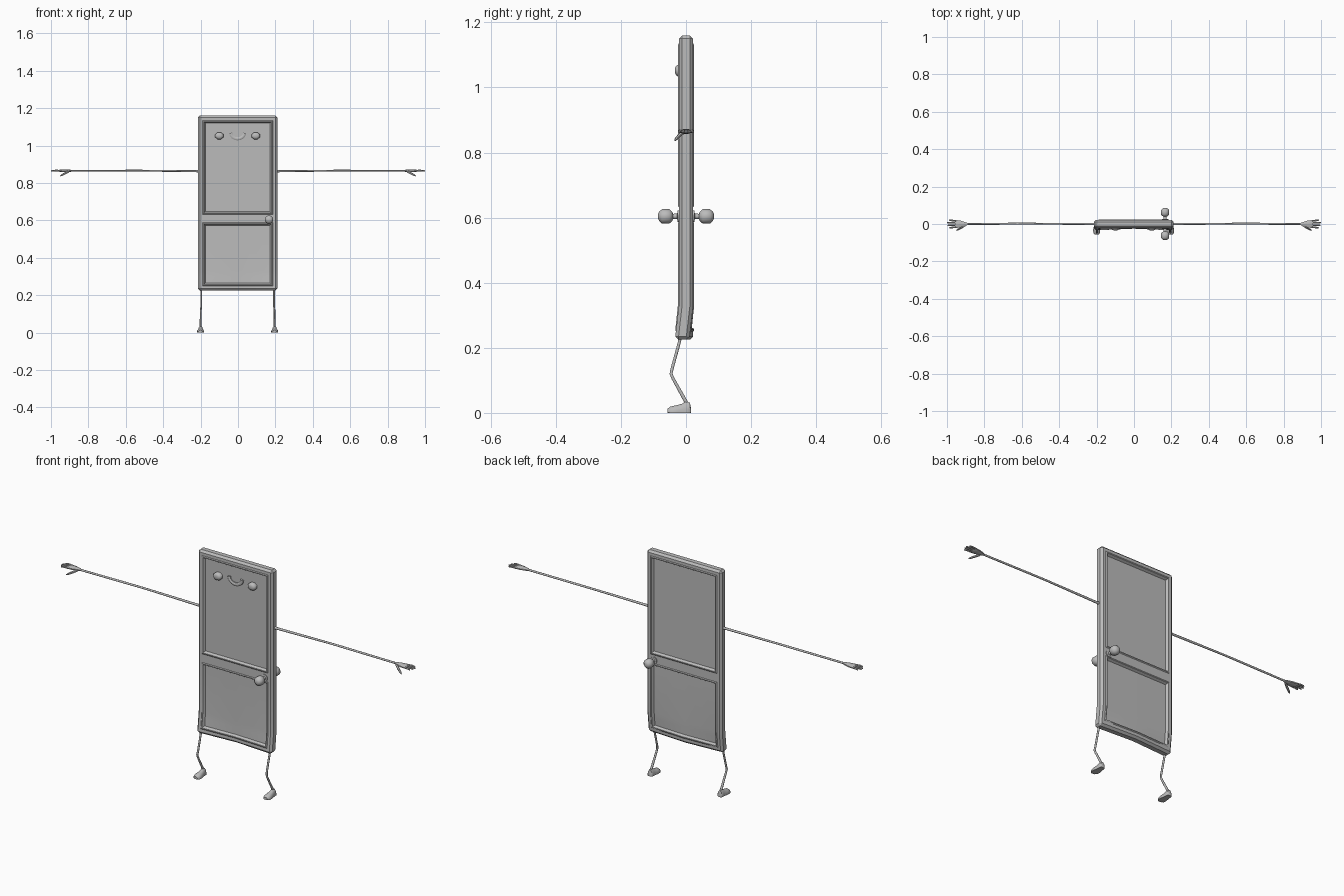
import bpy, bmesh, math
from mathutils import Vector

if "Cube" in bpy.data.objects:
    bpy.data.objects.remove(bpy.data.objects["Cube"])

grey = bpy.data.materials.new("plain grey")
grey.diffuse_color = (0.5, 0.5, 0.5, 1)
grey.use_nodes = True
grey.node_tree.nodes["Principled BSDF"].inputs["Base Color"].default_value = grey.diffuse_color


def finish(bm, name, angle=40):
    bmesh.ops.recalc_face_normals(bm, faces=bm.faces)
    mesh = bpy.data.meshes.new(name)
    bm.to_mesh(mesh)
    bm.free()
    obj = bpy.data.objects.new(name, mesh)
    bpy.context.collection.objects.link(obj)
    mesh.materials.append(grey)
    bpy.ops.object.select_all(action='DESELECT')
    obj.select_set(True)
    bpy.context.view_layer.objects.active = obj
    bpy.ops.object.shade_smooth_by_angle(angle=math.radians(angle))
    return obj


def limb(name, pts, radii, sides=8, up=(0, 0, 1), floor=None):
    """Loft of rings along pts; radii are (sideways, upward) pairs."""
    bm = bmesh.new()
    pts = [Vector(p) for p in pts]
    rings = []
    for i, p in enumerate(pts):
        t = (pts[min(i + 1, len(pts) - 1)] - pts[max(i - 1, 0)]).normalized()
        side = t.cross(Vector(up)).normalized()
        top = side.cross(t)
        ring = []
        for k in range(sides):
            a = 2 * math.pi * (k + 0.5) / sides
            v = p + side * math.cos(a) * radii[i][0] + top * math.sin(a) * radii[i][1]
            if floor is not None:
                v.z = max(v.z, floor)
            ring.append(bm.verts.new(v))
        rings.append(ring)
    for a, b in zip(rings, rings[1:]):
        for k in range(sides):
            n = (k + 1) % sides
            bm.faces.new((a[k], a[n], b[n], b[k]))
    bm.faces.new(rings[0])
    bm.faces.new(rings[-1])
    return finish(bm, name, 50)


# Door slab with chamfered edges
X0, X1, Z0, Z1, T = -0.214, 0.21, 0.225, 1.16, 0.022
CX = (X0 + X1) / 2
bm = bmesh.new()
bmesh.ops.create_cube(bm, size=1)
for v in bm.verts:
    v.co = (CX + v.co.x * (X1 - X0), v.co.y * 2 * T,
            (Z0 + Z1) / 2 + v.co.z * (Z1 - Z0))
bmesh.ops.bevel(bm, geom=bm.edges[:], offset=0.01, segments=1, affect='EDGES')
PANELS = [(0.25, 0.588), (0.632, 1.135)]
PX = (-0.19, 0.186)
cuts = [((x, 0, 0), (1, 0, 0)) for x in (PX[0], -0.1, CX, 0.1, PX[1])]
cuts += [((0, 0, z), (0, 0, 1)) for z in (0.25, 0.275, 0.3, 0.33, 0.588, 0.632, 1.135)]
for co, no in cuts:
    bmesh.ops.bisect_plane(bm, geom=bm.verts[:] + bm.edges[:] + bm.faces[:],
                           plane_co=co, plane_no=no)

# Recessed panels with a slim moulding, front and back
for sign in (-1, 1):
    for lo, hi in PANELS:
        bm.normal_update()
        faces = []
        for f in bm.faces:
            c = f.calc_center_median()
            if f.normal.y * sign > 0.9 and PX[0] < c.x < PX[1] and lo < c.z < hi:
                faces.append(f)
        for width, push in ((0.004, 0.003), (0.004, 0.0), (0.007, -0.012)):
            bmesh.ops.inset_region(bm, faces=faces, thickness=width,
                                   use_even_offset=True)
            for v in {v for f in faces for v in f.verts}:
                v.co.y += sign * push

# Bottom corners swing slightly forward with the legs
for v in bm.verts:
    drop = min(max((0.33 - v.co.z) / 0.105, 0), 1)
    v.co.y -= 0.012 * drop * min(abs(v.co.x - CX) / 0.2, 1)
finish(bm, "door", 25)

# Door knobs turned from a profile, on both sides
for sign, label in ((-1, "front"), (1, "back")):
    prof = [(0.015, 0.018), (0.026, 0.018), (0.027, 0.009), (0.040, 0.008),
            (0.042, 0.014), (0.051, 0.023), (0.074, 0.023), (0.083, 0.014),
            (0.086, 0.007)]
    limb(label + "_knob", [(0.166, sign * y, 0.604) for y, r in prof],
         [(r, r) for y, r in prof], sides=12)

# Face: rounded eyes and a curved smile on the upper panel
for x, label in ((-0.1, "left"), (0.095, "right")):
    prof = [(-0.008, 0.024, 0.02), (-0.024, 0.024, 0.02),
            (-0.031, 0.019, 0.015), (-0.034, 0.010, 0.008)]
    limb(label + "_eye", [(x, y, 1.052) for y, a, b in prof],
         [(a, b) for y, a, b in prof], sides=8)
arc = [math.radians(180 + 15 * i) for i in range(13)]
limb("smile", [(-0.002 + 0.037 * math.cos(a), -0.017, 1.068 + 0.032 * math.sin(a)) for a in arc],
     [(0.009, 0.006)] * 13, sides=8, up=(0, -1, 0))

for s, label in ((-1, "left"), (1, "right")):
    # Thin arms
    limb(label + "_arm",
         [(s * x, y, z) for x, y, z in ((0.2, 0, 0.863), (0.23, 0, 0.863), (0.52, 0.002, 0.866),
                                        (0.58, 0.002, 0.866), (0.9, 0, 0.865))],
         [(0.008, 0.007), (0.006, 0.006), (0.005, 0.005), (0.006, 0.005), (0.005, 0.005)])
    # Flat palm
    limb(label + "_palm",
         [(s * x, 0, 0.865) for x in (0.888, 0.905, 0.93, 0.952, 0.958)],
         [(0.005, 0.005), (0.012, 0.007), (0.02, 0.008), (0.021, 0.007), (0.018, 0.004)])
    # Four fingers and a drooping thumb
    for i, reach in enumerate((0.988, 0.998, 1.0, 0.99)):
        y = -0.0165 + 0.011 * i
        limb(f"{label}_finger_{i + 1}",
             [(s * 0.945, y, 0.865), (s * 0.975, y * 1.15, 0.866),
              (s * (reach - 0.004), y * 1.25, 0.864), (s * reach, y * 1.25, 0.863)],
             [(0.005, 0.005), (0.005, 0.005), (0.004, 0.004), (0.002, 0.002)], sides=6)
    limb(label + "_thumb",
         [(s * 0.905, -0.008, 0.862), (s * 0.922, -0.02, 0.853),
          (s * 0.942, -0.03, 0.842), (s * 0.95, -0.034, 0.837)],
         [(0.006, 0.006), (0.006, 0.006), (0.005, 0.005), (0.002, 0.002)], sides=6)
    # Thin bent legs
    lx = -0.197 if s < 0 else 0.193
    limb(label + "_leg",
         [(lx, -0.014, 0.25), (lx, -0.021, 0.215), (lx, -0.043, 0.135),
          (lx + s * 0.002, -0.046, 0.12), (lx + s * 0.002, -0.04, 0.106),
          (lx + s * 0.003, 0.002, 0.03)],
         [(0.006, 0.006), (0.005, 0.005), (0.005, 0.005), (0.005, 0.005),
          (0.005, 0.005), (0.006, 0.006)], up=(1, 0, 0))
    # Shoes with a flat sole
    prof = [(0.016, 0.009, 0.012), (0.012, 0.013, 0.032), (0.0, 0.014, 0.037),
            (-0.012, 0.015, 0.029), (-0.03, 0.019, 0.024), (-0.048, 0.018, 0.02),
            (-0.057, 0.011, 0.013)]
    limb(label + "_shoe", [(lx + s * 0.003, y, 0.004) for y, w, h in prof],
         [(w, h - 0.004) for y, w, h in prof], sides=12, floor=0.0)
